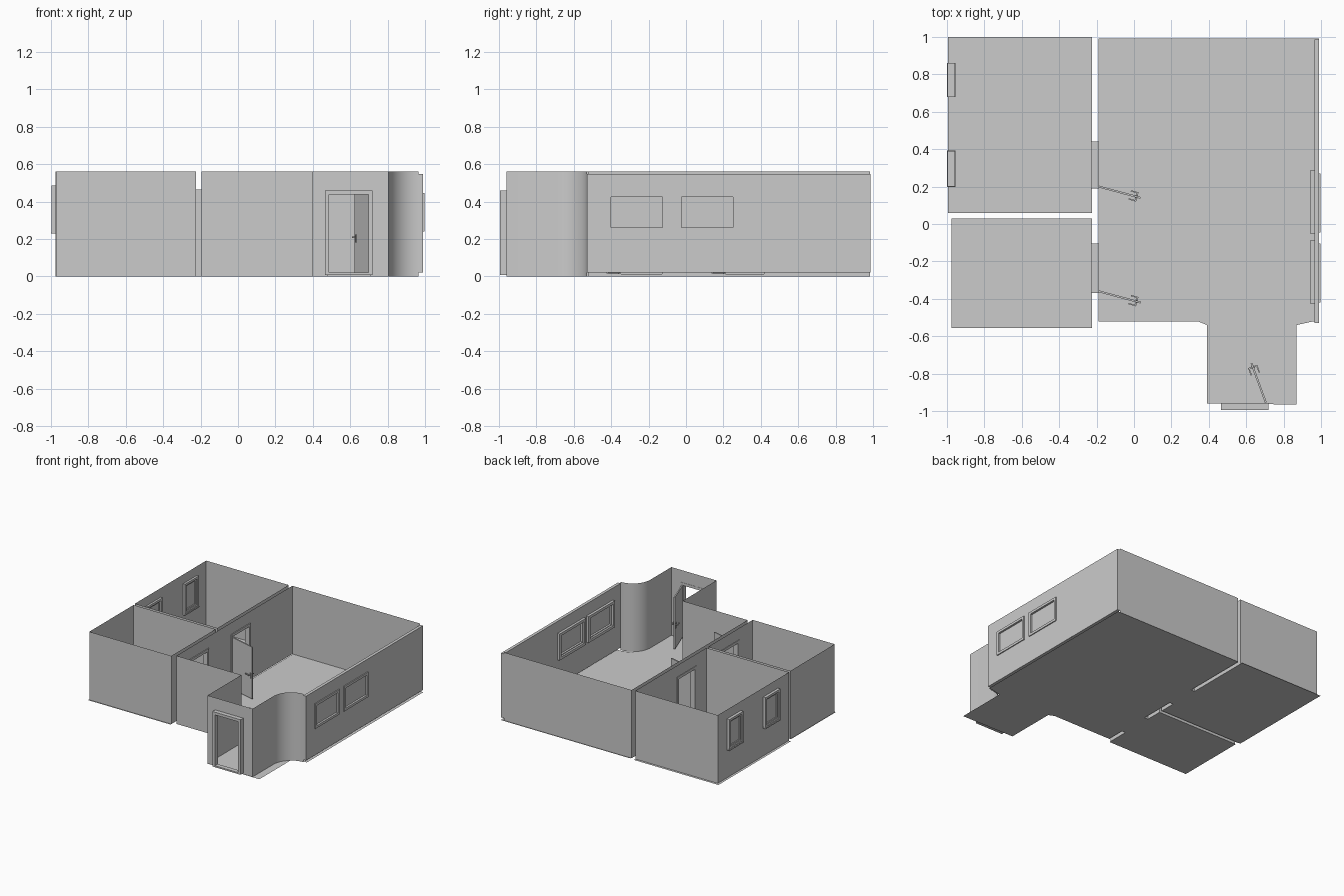
import bpy, bmesh, math
from mathutils import Vector, Matrix

if "Cube" in bpy.data.objects:
    bpy.data.objects.remove(bpy.data.objects["Cube"])

H = 0.56  # wall height


def finish(bm, name):
    me = bpy.data.meshes.new(name)
    bm.to_mesh(me)
    bm.free()
    ob = bpy.data.objects.new(name, me)
    bpy.context.collection.objects.link(ob)
    return ob


def add_box(bm, x0, x1, y0, y1, z0, z1):
    m = Matrix.Translation(((x0+x1)/2, (y0+y1)/2, (z0+z1)/2)) @ Matrix.Diagonal((x1-x0, y1-y0, z1-z0, 1))
    return bmesh.ops.create_cube(bm, size=1, matrix=m)['verts']


def panel(bm, p0, p1, holes=(), z0=0, z1=H):
    """Thin wall sheet from p0 to p1; holes are (start, end, bottom, top) along it."""
    p0, p1 = Vector(p0), Vector(p1)
    length = (p1-p0).length
    d = (p1-p0)/length
    us = sorted({0, length, *[h[0] for h in holes], *[h[1] for h in holes]})
    zs = sorted({z0, z1, *[h[2] for h in holes], *[h[3] for h in holes]})
    for a, b in zip(us, us[1:]):
        for c, e in zip(zs, zs[1:]):
            u, z = (a+b)/2, (c+e)/2
            if any(h[0] < u < h[1] and h[2] < z < h[3] for h in holes):
                continue
            q, r = p0+d*a, p0+d*b
            bm.faces.new([bm.verts.new((*s, t)) for s, t in ((q, c), (r, c), (r, e), (q, e))])


def walls(name, panels):
    bm = bmesh.new()
    for p in panels:
        panel(bm, *p)
    bmesh.ops.remove_doubles(bm, verts=bm.verts, dist=0.0005)
    return finish(bm, name)


def floor(name, pts, z=0.0):
    bm = bmesh.new()
    bm.faces.new([bm.verts.new((x, y, z)) for x, y in pts])
    return finish(bm, name)


def ring(bm, x0, x1, y0, y1, z0, z1, w, bottom=True):
    """Rectangular frame in the YZ plane."""
    add_box(bm, x0, x1, y0, y0+w, z0, z1)
    add_box(bm, x0, x1, y1-w, y1, z0, z1)
    add_box(bm, x0, x1, y0+w, y1-w, z1-w, z1)
    if bottom:
        add_box(bm, x0, x1, y0+w, y1-w, z0, z0+w)


def door_leaf(name, hinge, tip, handle=True):
    """Open door leaf with a lever handle on both faces."""
    h, t = Vector(hinge), Vector(tip)
    n, ang = (t-h).length, math.atan2(t.y-h.y, t.x-h.x)
    bm = bmesh.new()
    add_box(bm, 0, n, -0.005, 0.005, 0.015, 0.44)
    for s in (-1, 1):
        ys = sorted((s*0.005, s*0.025))
        add_box(bm, n-0.026, n-0.018, *ys, 0.205, 0.213)
        ys = sorted((s*0.019, s*0.026))
        add_box(bm, n-0.06, n-0.018, *ys, 0.205, 0.213)
        ys = sorted((s*0.005, s*0.008))
        add_box(bm, n-0.029, n-0.015, *ys, 0.18, 0.225)
    bm.transform(Matrix.Translation((h.x, h.y, 0)) @ Matrix.Rotation(ang, 4, 'Z'))
    return finish(bm, name)


# Floors, reaching slightly past the walls
floor('main_floor', [(-0.19, -0.52), (0.34, -0.52), (0.39, -0.54), (0.39, -0.96), (0.87, -0.965),
                     (0.87, -0.54), (0.96, -0.52), (0.99, -0.52), (0.99, 0.993), (-0.19, 0.993)])
floor('back_room_floor', [(-0.995, 0.06), (-0.225, 0.06), (-0.225, 1), (-0.995, 1)])
floor('front_room_floor', [(-0.975, -0.555), (-0.225, -0.555), (-0.225, 0.03), (-0.975, 0.03)])

# Wall sheets of the three rooms
DOORS = ((0.19, 0.44), (-0.37, -0.105))
walls('main_room_walls', [
    ((0.965, 0.985), (-0.195, 0.985)),
    ((-0.195, -0.52), (-0.195, 0.985), [(a+0.53, b+0.51, 0, 0.455) for a, b in DOORS]),
    ((-0.195, -0.52), (0.395, -0.52)),
    ((0.395, -0.52), (0.395, -0.96)),
    ((0.395, -0.96), (0.805, -0.96), [(0.085, 0.31, 0, 0.445)])])
LEFT_WINDOWS = ((0.2, 0.39), (0.68, 0.86))
walls('back_room_walls', [
    ((-0.975, 0.055), (-0.975, 0.98), [(a-0.04, b-0.07, 0.25, 0.47) for a, b in LEFT_WINDOWS]),
    ((-0.975, 0.98), (-0.225, 0.98)),
    ((-0.225, 0.055), (-0.225, 0.98), [(0.145, 0.375, 0, 0.455)]),
    ((-0.975, 0.055), (-0.225, 0.055))])
walls('front_room_walls', [
    ((-0.97, -0.545), (-0.97, 0.03)),
    ((-0.97, 0.03), (-0.225, 0.03)),
    ((-0.225, -0.545), (-0.225, 0.03), [(0.185, 0.43, 0, 0.455)]),
    ((-0.97, -0.545), (-0.225, -0.545))])

# Curved wall from the entrance to the right side
pts = [(0.805, -0.96)]
for i in range(17):
    a = math.pi - math.pi/2*i/16
    pts.append((0.965+0.16*math.cos(a), -0.69+0.16*math.sin(a)))
curve = walls('curved_wall', [(p, q) for p, q in zip(pts, pts[1:])])
for f in curve.data.polygons:
    f.use_smooth = True

# Right wall slab: two sheets closed by edge strips, with window holes
RIGHT_WINDOWS = ((-0.42, -0.105), (-0.045, 0.27))
holes = [(a+0.54, b+0.52, 0.255, 0.43) for a, b in RIGHT_WINDOWS]
bm = bmesh.new()
for x in (0.965, 0.99):
    panel(bm, (x, -0.53), (x, 0.987), holes, 0.02, 0.548)
for y in (-0.53, 0.987):
    panel(bm, (0.965, y), (0.99, y), (), 0.02, 0.548)
for z in (0.02, 0.548):
    bm.faces.new([bm.verts.new((x, y, z)) for x, y in
                  ((0.965, -0.53), (0.99, -0.53), (0.99, 0.987), (0.965, 0.987))])
finish(bm, 'right_wall')

# Right windows: outer frame, inner casing, pane
for i, (a, b) in enumerate(RIGHT_WINDOWS):
    bm = bmesh.new()
    ring(bm, 0.96, 0.998, a, b, 0.24, 0.445, 0.02)
    ring(bm, 0.945, 0.966, a-0.008, b+0.02, 0.232, 0.45, 0.022)
    add_box(bm, 0.976, 0.982, a+0.015, b-0.015, 0.255, 0.43)
    finish(bm, f'right_window_{i+1}')

# Left windows: frame through the wall, sash, pane, sill
for i, (a, b) in enumerate(LEFT_WINDOWS):
    bm = bmesh.new()
    ring(bm, -0.998, -0.958, a, b, 0.232, 0.485, 0.018)
    ring(bm, -0.988, -0.968, a+0.018, b-0.018, 0.25, 0.467, 0.013)
    add_box(bm, -0.981, -0.976, a+0.02, b-0.02, 0.255, 0.465)
    add_box(bm, -1.0, -0.955, a-0.002, b+0.002, 0.228, 0.238)
    finish(bm, f'left_window_{i+1}')

# Inner doors: frame across the wall gap, threshold, open leaf
for i, (a, b) in enumerate(DOORS):
    bm = bmesh.new()
    ring(bm, -0.229, -0.188, a, b, 0.0, 0.465, 0.022, False)
    add_box(bm, -0.226, -0.19, a+0.005, b-0.005, 0.0, 0.012)
    finish(bm, f'inner_door_frame_{i+1}')
    door_leaf(f'inner_door_{i+1}', (-0.188, a+0.01), (0.035, a-0.05))

# Entrance door: outside frame and open leaf
bm = bmesh.new()
for x0, x1, z0, z1 in ((0.465, 0.487, 0.008, 0.46), (0.698, 0.72, 0.008, 0.46),
                       (0.487, 0.698, 0.438, 0.46), (0.487, 0.698, 0.008, 0.02)):
    add_box(bm, x0, x1, -0.995, -0.958, z0, z1)
finish(bm, 'entrance_frame')
door_leaf('entrance_door', (0.705, -0.955), (0.628, -0.745))
